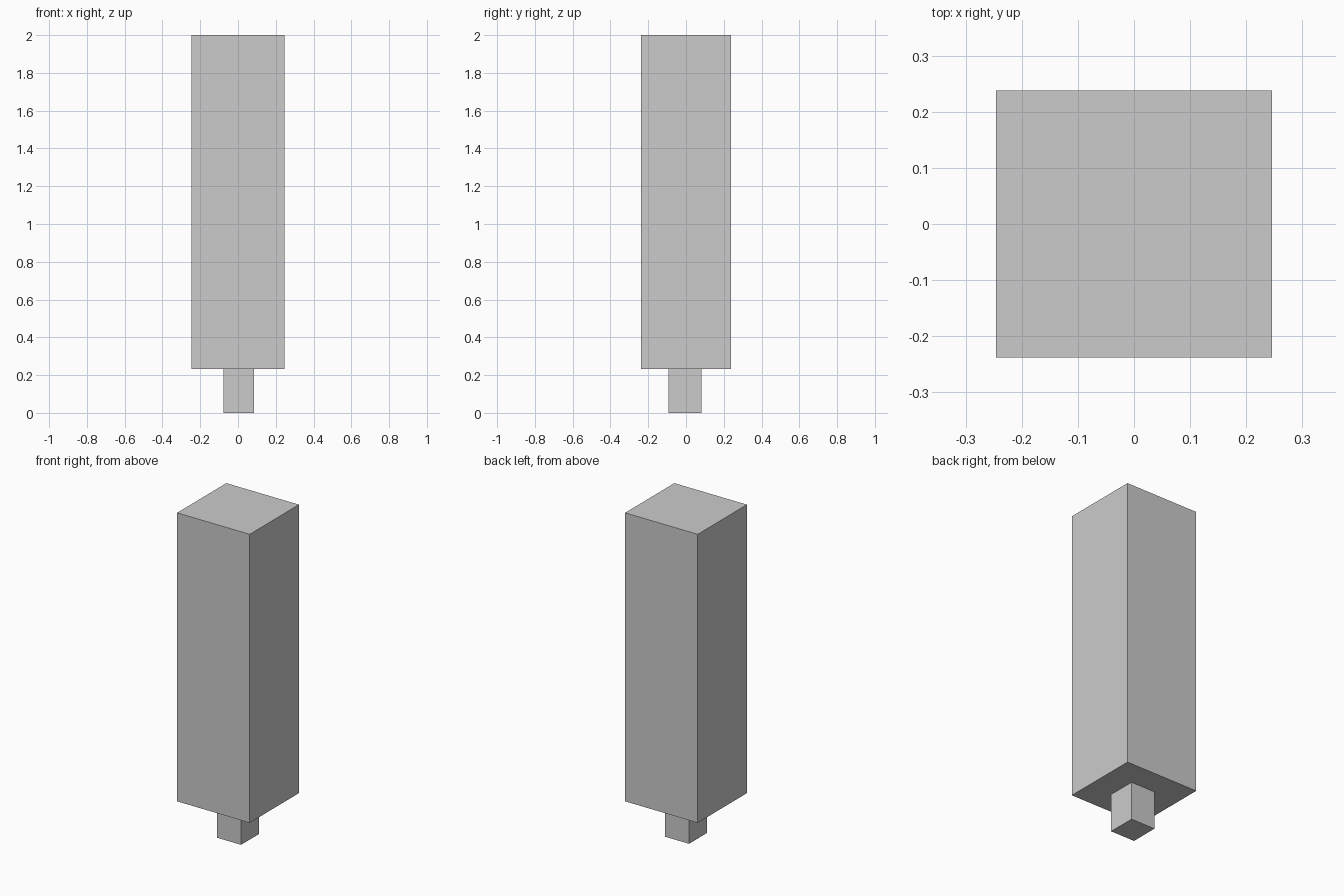
import bpy

if "Cube" in bpy.data.objects:
    bpy.data.objects.remove(bpy.data.objects["Cube"])


def box(name, lo, hi):
    """Axis-aligned box between two opposite corners."""
    centre = [(a + b) / 2 for a, b in zip(lo, hi)]
    bpy.ops.mesh.primitive_cube_add(size=1, location=centre)
    obj = bpy.context.object
    obj.name = name
    obj.scale = [b - a for a, b in zip(lo, hi)]
    bpy.ops.object.transform_apply(location=False, rotation=False, scale=True)
    return obj


JOINT_Z = 0.233

# Tall main block
box("body", (-0.246, -0.238, JOINT_Z), (0.246, 0.238, 2.0))

# Small, slightly off-centre peg underneath
box("stem", (-0.078, -0.093, 0.0), (0.086, 0.082, JOINT_Z))
